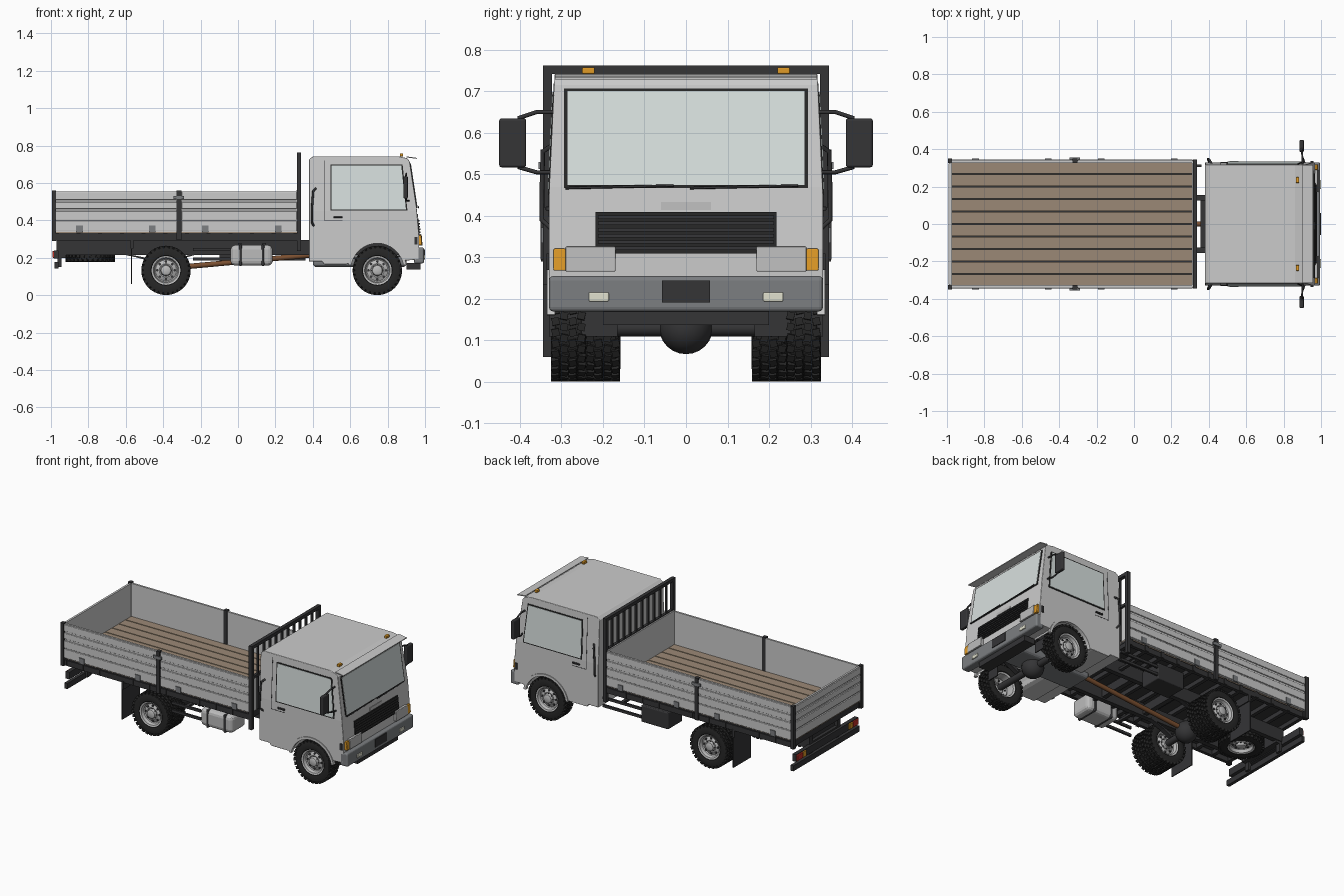
import bpy, bmesh, math
from mathutils import Matrix, Vector

if "Cube" in bpy.data.objects:
    bpy.data.objects.remove(bpy.data.objects["Cube"])


def mat(name, *c):
    m = bpy.data.materials.new(name)
    m.diffuse_color = (*c, 1)
    m.use_nodes = True
    m.node_tree.nodes["Principled BSDF"].inputs["Base Color"].default_value = m.diffuse_color
    return m


DARK = mat("dark", .035, .035, .037)
RUBBER = mat("rubber", .02, .02, .02)
WOOD = mat("wood", .33, .25, .18)
GLASS = mat("glass", .68, .74, .73)
ORANGE = mat("orange", .75, .33, .02)
RED = mat("red", .55, .03, .02)
LAMP = mat("lamp", .75, .75, .62)
LIGHT = mat("light_grey", .5, .5, .5)
RUST = mat("rust", .2, .08, .03)
STEEL = mat("bumper_grey", .2, .21, .22)


def finish(name, bm, m=None, sym=False, bevel=0, smooth=0, taper=False):
    if taper:  # cab sides lean inward above the waist
        for v in bm.verts:
            v.co.y *= 1 - max(0, v.co.z - .45) * .14
    bmesh.ops.recalc_face_normals(bm, faces=bm.faces)
    me = bpy.data.meshes.new(name)
    bm.to_mesh(me)
    bm.free()
    o = bpy.data.objects.new(name, me)
    bpy.context.collection.objects.link(o)
    if m:
        me.materials.append(m)
    if smooth:
        me.polygons.foreach_set("use_smooth", [True] * len(me.polygons))
        me.set_sharp_from_angle(angle=math.radians(smooth))
    if bevel:
        b = o.modifiers.new("bevel", 'BEVEL')
        b.width, b.segments, b.limit_method = bevel, 3, 'ANGLE'
    if sym:
        o.modifiers.new("mirror", 'MIRROR').use_axis = (False, True, False)
    return o


def add_box(bm, x0, x1, y0, y1, z0, z1):
    M = Matrix.Translation(((x0 + x1) / 2, (y0 + y1) / 2, (z0 + z1) / 2)) @ Matrix.Diagonal((x1 - x0, y1 - y0, z1 - z0, 1))
    bmesh.ops.create_cube(bm, size=1, matrix=M)


def boxes(name, dims, m=None, **k):
    bm = bmesh.new()
    for d in dims:
        add_box(bm, *d)
    return finish(name, bm, m, **k)


def prism(name, pts, y0, y1, m=None, cut=None, **k):
    bm = bmesh.new()
    f = bm.faces.new([bm.verts.new((x, y0, z)) for x, z in pts])
    r = bmesh.ops.extrude_face_region(bm, geom=[f])
    bmesh.ops.translate(bm, vec=(0, y1 - y0, 0), verts=[v for v in r["geom"] if isinstance(v, bmesh.types.BMVert)])
    if cut:
        bmesh.ops.bisect_plane(bm, geom=bm.verts[:] + bm.edges[:] + bm.faces[:], plane_co=(0, 0, cut), plane_no=(0, 0, 1))
    return finish(name, bm, m, **k)


def tube(name, pts, r, m=DARK):
    c = bpy.data.curves.new(name, 'CURVE')
    c.dimensions, c.bevel_depth, c.bevel_resolution, c.use_fill_caps = '3D', r, 2, True
    s = c.splines.new('POLY')
    s.points.add(len(pts) - 1)
    for p, q in zip(s.points, pts):
        p.co = (*q, 1)
    c.materials.append(m)
    o = bpy.data.objects.new(name, c)
    bpy.context.collection.objects.link(o)


def lathe(name, prof, m=None, steps=40):
    bm = bmesh.new()
    vs = [bm.verts.new((0, y, r)) for y, r in prof]
    es = [bm.edges.new(p) for p in zip(vs, vs[1:])]
    bmesh.ops.spin(bm, geom=vs + es, axis=(0, 1, 0), cent=(0, 0, 0), angle=2 * math.pi, steps=steps)
    bmesh.ops.remove_doubles(bm, verts=bm.verts, dist=1e-5)
    return finish(name, bm, m, smooth=35)


# Wheel master parts: tyre, tread lugs, rim, rim holes and bolts
tyre = lathe("tyre", [(-.03, .074), (-.038, .08), (-.042, .1), (-.037, .12), (-.03, .125), (.03, .125), (.037, .12), (.042, .1), (.038, .08), (.03, .074)], RUBBER)
bm = bmesh.new()
for row, y in enumerate((-.031, -.0105, .0105, .031)):
    for i in range(30):
        a = (i + .5 * (row % 2)) * math.tau / 30
        bmesh.ops.create_cube(bm, size=1, matrix=Matrix.Rotation(a, 4, 'Y') @ Matrix.Translation((0, y, .125))
                              @ Matrix.Rotation(.2 * (-1) ** row, 4, 'Z') @ Matrix.Diagonal((.018, .018, .013, 1)))
tread = finish("tyre_tread", bm, RUBBER)
rim = lathe("rim", [(.034, .077), (.03, .068), (-.01, .066), (-.032, .07), (-.037, .077), (-.034, .068), (-.016, .062),
                    (-.012, .056), (-.022, .036), (-.02, .03), (-.036, .026), (-.04, .018), (-.04, 0)], LIGHT)
bm = bmesh.new()
for n, R, r, y in ((8, .047, .007, -.017), (8, .031, .003, -.023)):
    for i in range(n):
        M = Matrix.Rotation(i * math.tau / n, 4, 'Y') @ Matrix.Translation((0, y, R)) @ Matrix.Rotation(math.pi / 2, 4, 'X')
        bmesh.ops.create_cone(bm, cap_ends=True, segments=10, radius1=r, radius2=r, depth=.006, matrix=M)
holes = finish("rim_holes", bm, DARK)
master = (tyre, tread, rim, holes)
places = [(x, s * y, s * f) for x, y, f in ((.745, .283, 1), (-.385, .283, 1), (-.385, .2, -1)) for s in (-1, 1)]
mats = [Matrix.Translation((x, y, .1325)) @ Matrix.Rotation(math.pi if f > 0 else 0, 4, 'Z') for x, y, f in places]
mats.append(Matrix.Translation((-.79, 0, .22)) @ Matrix.Rotation(math.pi / 2, 4, 'X'))  # spare
for i, M in enumerate(mats):
    for p in master:
        o = p if i == 0 else bpy.data.objects.new(p.name, p.data)
        if i:
            bpy.context.collection.objects.link(o)
        o.matrix_world = M

# Cab shell with wheel arch
arch = [(.745 + .147 * math.cos(a), .135 + .147 * math.sin(a)) for a in [math.radians(15 + 10 * i) for i in range(16)]]
cab = [(.38, .18), (.38, .725), (.4, .742), (.86, .742), (.905, .732), (.918, .715), (.955, .47), (.968, .32), (.968, .19), (.89, .185)]
prism("cab", cab + arch + [(.58, .165), (.46, .165), (.45, .18)], -.33, .33, cut=.45, taper=True, bevel=.012)
prism("roof_visor", [(.9, .742), (.957, .734), (.957, .729), (.9, .736)], -.315, .315)
boxes("roof_marker", [(.865, .883, .22, .25, .742, .758)], ORANGE, sym=True, bevel=.003)


def front_x(z):
    return .918 + (.715 - z) * .151 if z > .47 else .955 + (.47 - z) * .0867


def front(name, z0, z1, y0, y1, d, m=None, sym=False, bevel=0):
    a, b = front_x(z0), front_x(z1)
    return prism(name, [(a - .01, z0), (a + d, z0), (b + d, z1), (b - .01, z1)], y0, y1, m, sym=sym, bevel=bevel)


# Cab front: windscreen, grille, lamps
front("windscreen_seal", .467, .707, -.294, .294, .003, RUBBER)
front("windscreen", .474, .701, -.286, .286, .005, GLASS)
front("front_badge_plate", .414, .433, -.06, .06, .003, LIGHT)
front("grille", .31, .41, -.218, .218, .004, RUBBER)
for i in range(6):
    front("grille_slat", .318 + i * .015, .326 + i * .015, -.212, .212, .01, DARK)
front("headlight", .266, .326, .17, .29, .014, LIGHT, True, .003)
front("front_indicator", .268, .321, .29, .319, .012, ORANGE, True, .003)
for s in (-1, 1):
    y = s * .15 - .08
    tube("wiper", [(front_x(.465) + .008, y - .06, .467), (front_x(.48) + .01, y + .2, .473)], .003)

# Bumper
boxes("bumper", [(.94, .995, -.33, .33, .17, .255)], STEEL, bevel=.01)
boxes("bumper_plate", [(.99, .999, -.058, .058, .192, .244)], DARK)
boxes("fog_lamp", [(.99, 1, .186, .234, .194, .216)], LAMP, sym=True, bevel=.003)
boxes("bumper_lower_lip", [(.9, .975, -.2, .2, .137, .172)], DARK)
boxes("front_wheel_guard", [(.862, .868, .165, .33, .11, .175)], DARK, sym=True)

# Cab sides: windows, seams, handles, steps
prism("side_window_seal", [(.494, .452), (.906, .452), (.88, .699), (.494, .699)], .32, .3325, RUBBER, sym=True, taper=True)
prism("side_window", [(.501, .459), (.898, .459), (.873, .692), (.501, .692)], .32, .3345, GLASS, sym=True, taper=True)
boxes("door_seam", [(.463, .466, .325, .331, .4, .45), (.463, .466, .325, .331, .45, .72), (.463, .56, .325, .331, .397, .4)], DARK, sym=True, taper=True)
boxes("door_handle", [(.51, .56, .327, .338, .413, .423)], DARK, sym=True, bevel=.002)
boxes("cab_step", [(.46, .575, .24, .328, .168, .19)], LIGHT, sym=True)
boxes("side_repeater", [(.945, .96, .325, .336, .27, .31)], DARK, sym=True)
arch2 = [(.745 + r * math.cos(a), .135 + r * math.sin(a)) for r, rng in ((.158, range(17)), (.142, range(16, -1, -1)))
         for a in [math.radians(10 + 10 * i) for i in rng]]
prism("arch_lip", arch2, .315, .335, sym=True)
for s in (-1, 1):
    tube("grab_handle", [(.415, s * .322, .57), (.402, s * .345, .555), (.395, s * .347, .46), (.395, s * .347, .39), (.405, s * .325, .37)], .006)
    tube("mirror_arm_top", [(.9, s * .318, .65), (.9, s * .36, .65), (.897, s * .405, .635)], .005)
    tube("mirror_arm_bottom", [(.915, s * .32, .505), (.9, s * .36, .505), (.897, s * .405, .518)], .005)
boxes("mirror", [(.885, .908, .385, .45, .517, .635)], DARK, sym=True, bevel=.006)

# Load bed: planks, drop sides, posts
bm = bmesh.new()
for i in range(10):
    y = -.335 + i * .067
    add_box(bm, -.985, .32, y + .003, y + .064, .333, .347)
finish("bed_planks", bm, WOOD)
boxes("bed_subfloor", [(-.98, .32, -.33, .33, .322, .336)], DARK)
bands = [(.342, .398), (.404, .45), (.462, .498), (.51, .552)]
for x0, x1 in ((-.975, -.328), (-.302, .315)):
    boxes("drop_side", [(x0, x1, .326, .338, .338, .555)], sym=True)
    boxes("drop_side_ribs", [(x0, x1, .336, .344, a, b) for a, b in bands], sym=True, bevel=.003)
    boxes("side_hinge", [(x0 + d, x0 + d + .035, .338, .349, .335, .372) for d in (.11, .5)], STEEL, sym=True)
boxes("tailgate", [(-.985, -.973, -.33, .33, .338, .555)])
boxes("tailgate_ribs", [(-.992, -.983, -.325, .325, a, b) for a, b in bands], bevel=.003)
boxes("bed_posts", [(-.995, -.972, .325, .349, .29, .56), (-.328, -.303, .325, .35, .295, .56)], DARK, sym=True)
boxes("side_latch", [(-.345, -.288, .345, .355, .513, .53)], STEEL, sym=True)

# Headboard
boxes("headboard_panel", [(.31, .322, -.33, .33, .338, .56)])
boxes("headboard_posts", [(.316, .338, .323, .345, .235, .762)], DARK, sym=True)
boxes("headboard_rails", [(.316, .338, -.345, .345, .742, .762), (.318, .336, -.33, .33, .55, .565)], DARK)
boxes("headboard_bars", [(.322, .333, y - .006, y + .006, .34, .75) for y in [-.27 + i * .06 for i in range(10)]], DARK)

# Chassis and bed underframe
boxes("bed_side_rail", [(-.985, .33, .318, .338, .292, .326)], DARK, sym=True)
boxes("bed_crossmembers", [(x, x + .022, -.342, .342, .295, .33) for x in [-.98 + i * .116 for i in range(12)]], DARK)
boxes("chassis_rail", [(-.97, .9, .125, .155, .215, .296)], DARK, sym=True)
boxes("chassis_crossmembers", [(x, x + .03, -.14, .14, .225, .28) for x in (-.95, -.6, -.2, .1, .355)], DARK)
boxes("rear_light_bar", [(-.985, -.96, -.31, .31, .195, .24), (-.97, -.92, -.15, .15, .2, .25)], DARK)
boxes("tail_lamp", [(-.993, -.98, .25, .305, .2, .236)], RED, sym=True, bevel=.003)
boxes("rear_indicator", [(-.993, -.98, .215, .248, .2, .236)], ORANGE, sym=True, bevel=.003)
boxes("underrun_bar", [(-.98, -.96, -.33, .33, .142, .177)], DARK)
boxes("underrun_bracket", [(-.965, -.945, .12, .15, .15, .25)], DARK, sym=True)
boxes("mudflap", [(-.572, -.566, .17, .344, .06, .25)], DARK, sym=True)
boxes("mudflap_bracket", [(-.575, -.56, .14, .34, .25, .3)], DARK, sym=True)

# Axles, differentials, springs and drive shaft
for x in (.745, -.385):
    tube("axle", [(x, -.29, .13), (x, .29, .13)], .02)
    bm = bmesh.new()
    bmesh.ops.create_uvsphere(bm, u_segments=20, v_segments=12, radius=.065,
                              matrix=Matrix.Translation((x, 0, .132)))
    finish("differential", bm, DARK, smooth=40)
    for i in range(3):
        L = .22 - .05 * i
        z = .19 - .01 * i
        prism("leaf_spring", [(x - L, z + .025), (x, z - .02), (x + L * .7, z + .025), (x + L * .7, z + .033), (x, z - .012), (x - L, z + .033)],
              .122, .15, DARK, sym=True)
tube("drive_shaft", [(.4, 0, .215), (-.36, 0, .145)], .014, RUST)
boxes("gearbox", [(.4, .9, -.09, .09, .15, .29)], STEEL, bevel=.02)

# Fuel tank, battery box and side guards
boxes("fuel_tank", [(-.04, .185, -.325, -.18, .158, .268)], LIGHT, bevel=.025)
boxes("tank_straps", [(x, x + .016, -.328, -.177, .155, .271) for x in (.005, .125)], DARK, bevel=.02)
boxes("battery_box", [(-.1, .09, .18, .32, .165, .27)], DARK, bevel=.006)
boxes("side_guard_right", [(-.24, -.04, -.318, -.306, z, z + .016) for z in (.185, .235)] + [(-.15, -.13, -.31, -.14, .235, .25)], DARK)
boxes("side_guard_left", [(.09, .36, .306, .318, z, z + .016) for z in (.185, .235)] + [(.22, .24, .14, .31, .235, .25)], DARK)
boxes("tank_bracket", [(.0, .02, -.2, -.14, .22, .28), (.13, .15, -.2, -.14, .22, .28)], DARK)
